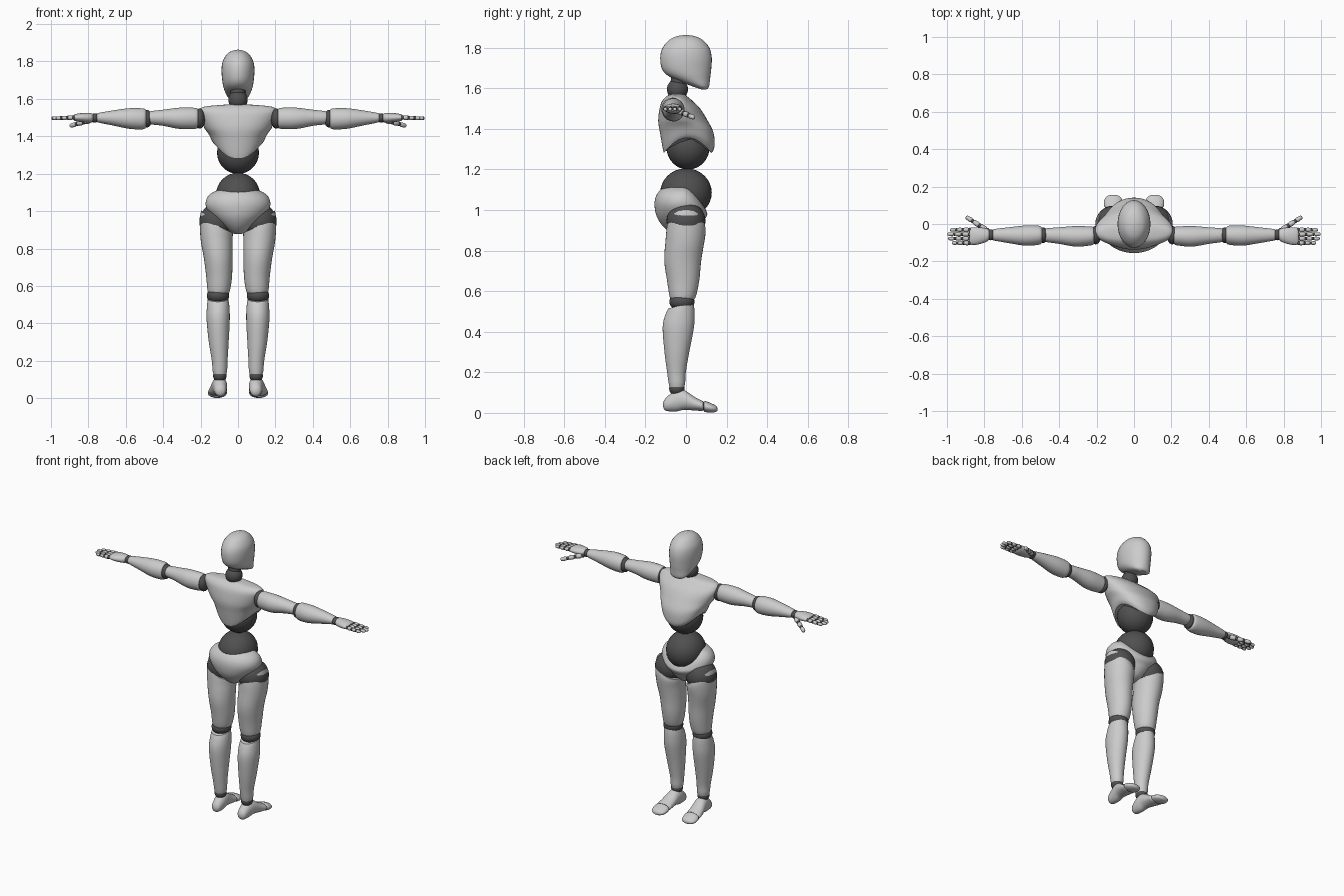
import bpy, bmesh, math
from mathutils import Vector, Matrix

cube = bpy.data.objects.get("Cube")
if cube:
    bpy.data.objects.remove(cube, do_unlink=True)


def material(name, value):
    mat = bpy.data.materials.new(name)
    mat.use_nodes = True
    colour = (value, value, value, 1)
    mat.diffuse_color = colour
    mat.node_tree.nodes["Principled BSDF"].inputs["Base Color"].default_value = colour
    return mat


SHELL = material("light grey shell", 0.6)
JOINT = material("dark grey joint", 0.08)
parts = []


def finish(name, bm, mat):
    bmesh.ops.recalc_face_normals(bm, faces=bm.faces)
    mesh = bpy.data.meshes.new(name)
    bm.to_mesh(mesh)
    bm.free()
    mesh.materials.append(mat)
    obj = bpy.data.objects.new(name, mesh)
    bpy.context.collection.objects.link(obj)
    parts.append(obj)


def smooth_rings(rings, steps):
    """Catmull-Rom interpolation between cross-sections."""
    out = []
    last = len(rings) - 1
    for i in range(last):
        p = [rings[max(0, min(last, i + k))] for k in (-1, 0, 1, 2)]
        for s in range(steps):
            t = s / steps
            out.append([0.5 * (2 * b + (c - a) * t + (2 * a - 5 * b + 4 * c - d) * t * t
                               + (3 * b - a - 3 * c + d) * t ** 3) for a, b, c, d in zip(*p)])
    return out + [rings[-1]]


def loft(name, axis, rings, mat=SHELL, side=1, warp=None, matrix=None, segs=32, steps=4, power=2):
    """Rings are (position, centre a, centre b, radius a, radius b) along an axis."""
    bm = bmesh.new()
    loops = []
    for t, a, b, ra, rb in smooth_rings(rings, steps):
        loop = []
        for k in range(segs):
            ang = math.tau * k / segs
            c, s = math.cos(ang), math.sin(ang)
            u = a + max(ra, 0.001) * math.copysign(abs(c) ** (2 / power), c)
            v = b + max(rb, 0.001) * math.copysign(abs(s) ** (2 / power), s)
            co = Vector({"x": (t, u, v), "y": (u, t, v), "z": (u, v, t)}[axis])
            if warp:
                co.z += warp(co, c, s)
            if matrix:
                co = matrix @ co
            co.x *= side
            loop.append(bm.verts.new(co))
        loops.append(loop)
    for lo, hi in zip(loops, loops[1:]):
        for k in range(segs):
            n = (k + 1) % segs
            bm.faces.new((lo[k], lo[n], hi[n], hi[k]))
    bm.faces.new(loops[0])
    bm.faces.new(loops[-1])
    finish(name, bm, mat)


def ball(name, centre, radii, side=1, segs=32):
    bm = bmesh.new()
    place = Matrix.Translation((centre[0] * side, centre[1], centre[2])) @ Matrix.Diagonal((*radii, 1))
    bmesh.ops.create_uvsphere(bm, u_segments=segs, v_segments=segs // 2, radius=1, matrix=place)
    finish(name, bm, JOINT)


def digit(name, start, end, radius, side, bones=3):
    """A finger made of light bones with dark balls between them."""
    start, end = Vector(start), Vector(end)
    step = (end - start) / bones
    size = step.length
    turn = step.to_track_quat("X", "Z").to_matrix().to_4x4()
    for i in range(bones):
        p = start + step * i
        r = radius * (1 - 0.1 * i)
        ball(f"{name}_joint_{i + 1}", p, (r * 0.9,) * 3, side, 12)
        rings = [(size * f, 0, 0, r * g, r * g) for f, g in
                 ((0.14, 0.75), (0.3, 1), (0.65, 0.95), (0.88, 0.75), (0.95, 0.3))]
        loft(f"{name}_bone_{i + 1}", "x", rings, side=side, segs=12, steps=2,
             matrix=Matrix.Translation(p) @ turn)


def clamp(v):
    return max(0, min(1, v))


# Head and neck
loft("head", "z", [(1.595, 0, .088, .03, .014), (1.61, 0, .072, .055, .042), (1.65, 0, .025, .074, .094),
                   (1.69, 0, .004, .083, .12), (1.75, 0, 0, .088, .127), (1.8, 0, 0, .082, .115),
                   (1.84, 0, 0, .058, .08), (1.857, 0, 0, .03, .042), (1.863, 0, 0, .002, .003)])
ball("neck_ball", (0, -.042, 1.595), (.052, .052, .052))
loft("neck", "z", [(1.54, 0, -.045, .045, .045), (1.6, 0, -.04, .04, .04), (1.68, 0, -.03, .04, .04)], JOINT)

# Chest shell, arched up at the flanks, over the waist balls
loft("chest", "z", [(1.28, 0, .008, .122, .117), (1.31, 0, .012, .137, .128), (1.38, 0, .004, .155, .132),
                    (1.44, 0, -.015, .178, .122), (1.5, 0, -.03, .205, .1), (1.535, 0, -.042, .21, .077),
                    (1.557, 0, -.045, .185, .055), (1.567, 0, -.045, .1, .04), (1.57, 0, -.045, .04, .03)],
     warp=lambda co, c, s: .075 * c * c * clamp((1.44 - co.z) / .16), power=2.1, segs=48)
ball("upper_waist_ball", (0, .01, 1.312), (.112, .107, .113))
ball("lower_waist_ball", (0, 0, 1.085), (.118, .127, .12))

# Pelvis shell, scooped at the front
loft("pelvis", "z", [(.878, 0, -.02, .02, .03), (.89, 0, -.02, .045, .06), (.925, 0, -.022, .09, .096),
                     (.97, 0, -.025, .137, .12), (1.02, 0, -.025, .17, .13), (1.06, 0, -.025, .17, .126),
                     (1.09, 0, -.02, .15, .115), (1.11, 0, -.015, .115, .1)],
     warp=lambda co, c, s: -.09 * max(s, 0) ** 2 * clamp((co.z - .95) / .15), segs=48)

for label, side in (("left", 1), ("right", -1)):
    # Leg
    ball(f"{label}_hip_ball", (.113, 0, .945), (.094, .096, .095), side)
    loft(f"{label}_thigh", "z", [(.552, .105, -.018, .048, .052), (.575, .103, -.016, .06, .065),
                                 (.65, .101, -.014, .069, .079), (.75, .106, -.016, .077, .091),
                                 (.85, .115, -.005, .086, .096), (.91, .116, 0, .088, .097),
                                 (.945, .112, 0, .085, .093)], side=side,
         warp=lambda co, c, s: (.058 * c - .02 * s * s) * clamp((co.z - .83) / .11))
    ball(f"{label}_knee_ball", (.107, -.02, .548), (.06, .062, .045), side)
    loft(f"{label}_shin", "z", [(.125, .097, -.045, .034, .036), (.15, .097, -.045, .039, .041),
                                (.2, .098, -.047, .042, .046), (.3, .103, -.045, .053, .061),
                                (.42, .106, -.038, .062, .077), (.49, .106, -.03, .06, .072),
                                (.53, .107, -.025, .055, .062)], side=side,
         warp=lambda co, c, s: .015 * s * clamp((co.z - .45) / .08))
    ball(f"{label}_ankle_ball", (.097, -.045, .12), (.036, .038, .035), side)
    loft(f"{label}_foot", "y", [(-.113, .095, .04, .006, .008), (-.1, .095, .042, .028, .031),
                                (-.05, .096, .06, .038, .053), (-.01, .1, .064, .041, .049),
                                (.04, .106, .046, .046, .034), (.075, .109, .036, .049, .026),
                                (.085, .11, .034, .044, .022)], side=side)
    ball(f"{label}_toe_joint", (.11, .085, .033), (.044, .02, .022), side, 20)
    loft(f"{label}_toes", "y", [(.088, .11, .032, .044, .022), (.096, .11, .031, .05, .027),
                                (.125, .111, .024, .049, .023), (.148, .111, .02, .035, .015),
                                (.156, .111, .018, .01, .005)], side=side)

    # Arm
    ball(f"{label}_shoulder_ball", (.205, -.06, 1.495), (.03, .049, .054), side)
    loft(f"{label}_upper_arm", "x", [(.215, -.062, 1.496, .045, .05), (.23, -.064, 1.496, .05, .056),
                                     (.31, -.066, 1.496, .055, .057), (.4, -.062, 1.499, .044, .043),
                                     (.46, -.06, 1.499, .038, .036), (.478, -.06, 1.499, .033, .032)], side=side)
    ball(f"{label}_elbow_ball", (.486, -.06, 1.494), (.026, .042, .047), side)
    loft(f"{label}_forearm", "x", [(.493, -.06, 1.494, .042, .048), (.51, -.06, 1.493, .051, .056),
                                   (.58, -.062, 1.495, .054, .055), (.67, -.06, 1.498, .042, .04),
                                   (.74, -.058, 1.499, .032, .027), (.755, -.058, 1.499, .028, .023)], side=side)
    ball(f"{label}_wrist_ball", (.765, -.058, 1.498), (.024, .029, .025), side)

    # Hand with four fingers and a thumb
    loft(f"{label}_palm", "x", [(.774, -.058, 1.499, .024, .02), (.79, -.06, 1.499, .036, .025),
                                (.835, -.064, 1.5, .046, .024), (.868, -.065, 1.5, .046, .019),
                                (.88, -.065, 1.5, .042, .012)], side=side)
    tips = {"index": .985, "middle": 1.0, "ring": .995, "little": .975}
    for i, (finger, tip) in enumerate(tips.items()):
        y = -.031 - .0235 * i
        digit(f"{label}_{finger}_finger", (.88, y, 1.5), (tip, y, 1.496), .0125, side)
    digit(f"{label}_thumb", (.785, -.035, 1.487), (.9, .04, 1.455), .0155, side)

# Smooth shading with sharp shell rims
bpy.ops.object.select_all(action="DESELECT")
for obj in parts:
    obj.select_set(True)
bpy.context.view_layer.objects.active = parts[0]
bpy.ops.object.shade_smooth_by_angle(angle=math.radians(40))
